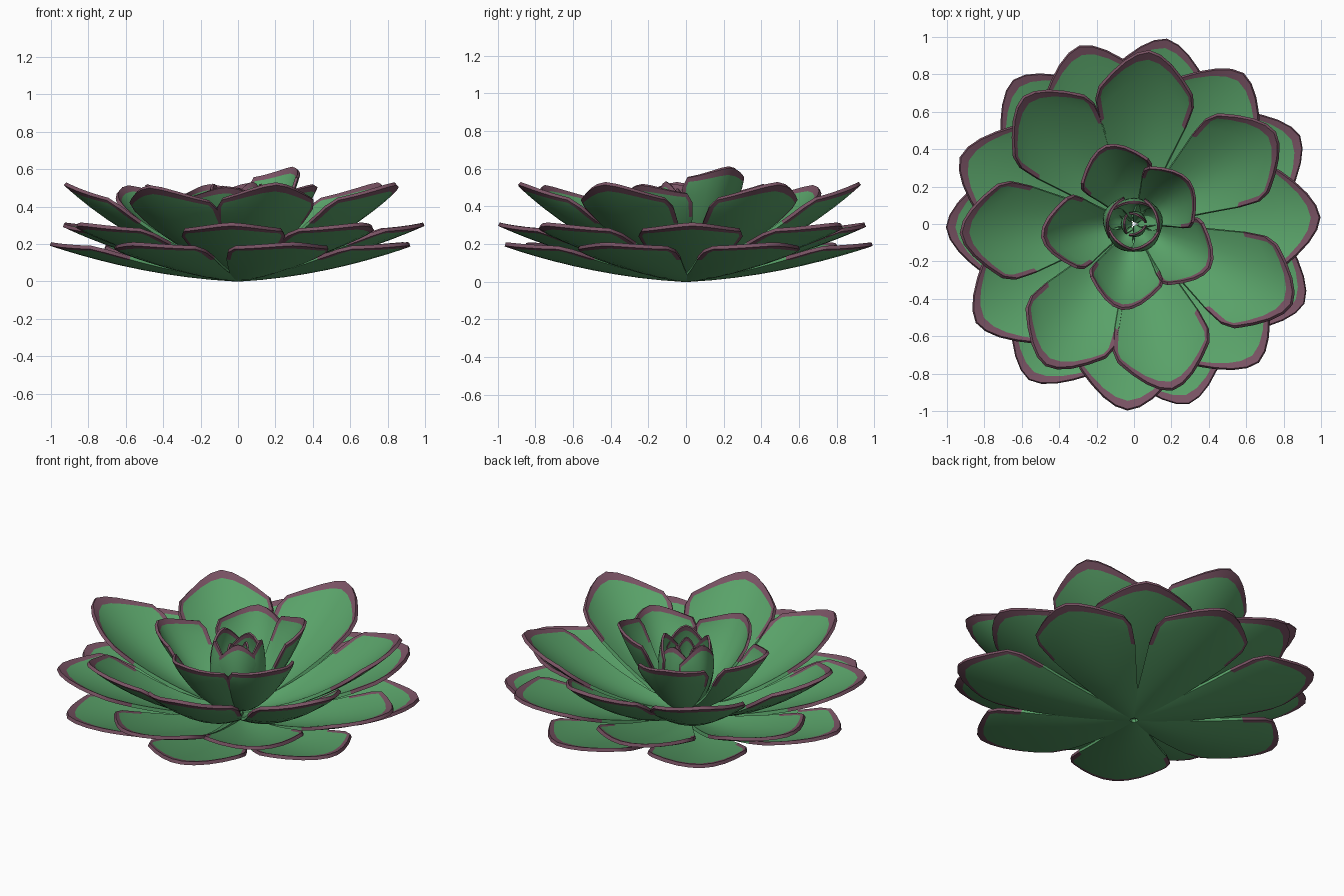
import bpy, math
from mathutils import Vector

if "Cube" in bpy.data.objects:
    bpy.data.objects.remove(bpy.data.objects["Cube"])


def material(name, rgb):
    m = bpy.data.materials.new(name)
    m.diffuse_color = (*rgb, 1)
    m.use_nodes = True
    m.node_tree.nodes["Principled BSDF"].inputs["Base Color"].default_value = m.diffuse_color
    return m


GREEN = material("leaf green", (0.10, 0.36, 0.14))
MAUVE = material("mauve margin", (0.19, 0.085, 0.125))

ROWS = [0, .12, .25, .38, .5, .62, .73, .83, .9, .955, 1]
COLS = [-1, -.93, -.75, -.5, -.25, 0, .25, .5, .75, .93, 1]
# half width along the leaf, as a fraction of the widest half width
WIDTH = [(0, .16), (.25, .38), (.5, .64), (.75, .9), (.9, 1), (1, .95)]


def width_at(s):
    for (a, wa), (b, wb) in zip(WIDTH, WIDTH[1:]):
        if s <= b:
            return wa + (wb - wa) * (s - a) / (b - a)
    return WIDTH[-1][1]


def leaf_mesh(name, path, half_width, cup, thick, drop):
    """Spoon leaf: a midline bezier in the (radius, z) plane swept with a cupped section."""
    p0, p1, p2 = [Vector((p[0], 0, p[1])) for p in path]
    verts, faces, mats = [], [], []
    for s in ROWS:
        for v in COLS:
            t = s * (1 - drop * abs(v) ** 1.7)
            pos = p0 * (1 - t) ** 2 + p1 * 2 * t * (1 - t) + p2 * t * t
            tan = ((p1 - p0) * (1 - t) + (p2 - p1) * t).normalized()
            normal = Vector((-tan.z, 0, tan.x))
            w = width_at(s)
            verts.append(pos + normal * cup * w * v * v + Vector((0, v * w * half_width, 0)))
    n = len(COLS)
    for i in range(len(ROWS) - 1):
        for j in range(n - 1):
            a = i * n + j
            faces.append((a, a + n, a + n + 1, a + 1))
            side = j in (0, n - 2) and ROWS[i] >= .73
            mats.append(1 if ROWS[i] >= .95 or side else 0)
    me = bpy.data.meshes.new(name)
    me.from_pydata(verts, [], faces)
    me.materials.append(GREEN)
    me.materials.append(MAUVE)
    for poly, m in zip(me.polygons, mats):
        poly.material_index = m
    ob = bpy.data.objects.new(name, me)
    bpy.context.collection.objects.link(ob)
    sol = ob.modifiers.new("thickness", 'SOLIDIFY')
    sol.thickness, sol.offset = thick, -1
    bpy.ops.object.select_all(action='DESELECT')
    ob.select_set(True)
    bpy.context.view_layer.objects.active = ob
    bpy.ops.object.convert(target='MESH')
    bpy.ops.object.shade_smooth_by_angle(angle=math.radians(40))
    return ob


def ring(name, path, half_width, cup, thick, leaves, drop=.2):
    """Copies of one leaf; each entry is (angle, outward scale, height scale)."""
    first = leaf_mesh(name, path, half_width, cup, thick, drop)
    for k, (angle, reach, height) in enumerate(leaves):
        ob = first if k == 0 else first.copy()
        if k:
            bpy.context.collection.objects.link(ob)
        ob.name = f"{name}_{k + 1}"
        ob.rotation_euler.z = math.radians(angle)
        ob.scale = (reach, 1, height)


# three wide outer rings, seven leaves each
ring("bottom_leaf", [(.02, .02), (.5, .045), (1, .21)], .27, .045, .02,
     [(a, 1, 1) for a in (28, 80, 130, 181, 236, 287, 335)])
ring("middle_leaf", [(.02, .05), (.5, .1), (.99, .315)], .27, .055, .02,
     [(a, 1, 1) for a in (2, 54, 107, 159, 212, 268, 312)])
ring("upper_leaf", [(.03, .08), (.5, .15), (.92, .53)], .255, .075, .02,
     [(33, .97, 1), (85, 1, 1), (131, .97, .97), (183, 1, 1),
      (238, .96, .97), (283, .98, 1), (333, 1.02, 1)])

# steep inner leaves
ring("inner_leaf", [(.02, .1), (.27, .17), (.46, .52)], .19, .11, .016,
     [(38, .8, 1.18), (110, .95, 1), (188, 1.06, 1), (262, .98, .98), (330, 1, 1)], .16)

# closed heart of the rosette
ring("bud_leaf", [(.02, .1), (.2, .2), (.12, .52)], .11, .06, .012,
     [(15, 1, 1), (90, .9, .96), (160, 1.1, 1), (232, 1, .98), (305, 1, 1.02)], .16)
ring("heart_leaf", [(.01, .12), (.09, .25), (.045, .48)], .05, .025, .01,
     [(60, 1, 1), (180, 1, .97), (300, 1, 1.03)], .15)
